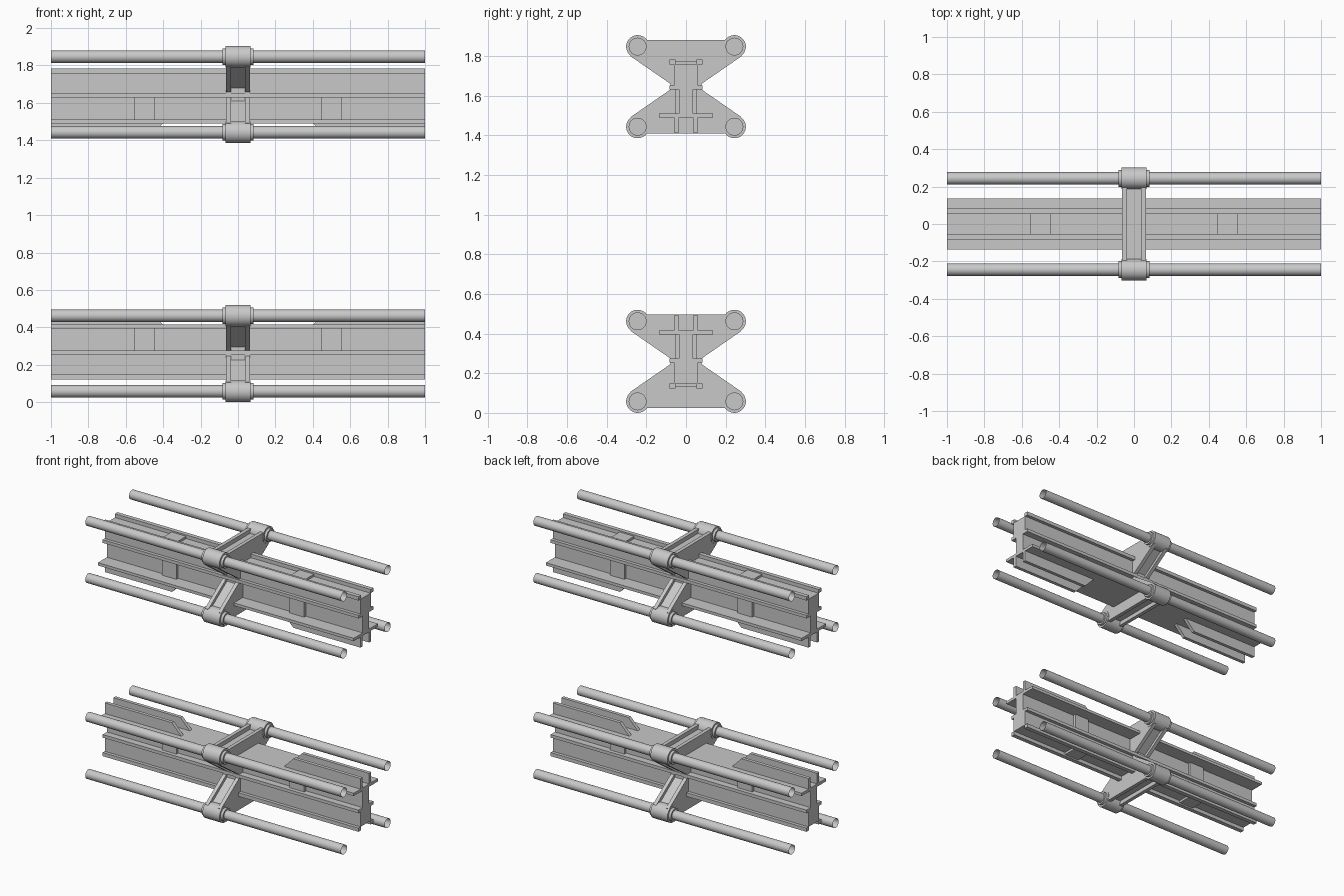
import bpy, bmesh, math
from mathutils import Matrix

MID = 0.9525      # plane between the two mirrored units
WAIST = 1.645     # mid height of the upper unit
RAIL_Y, RAIL_DZ = 0.244, 0.202

old = bpy.data.objects.get("Cube")
if old:
    bpy.data.objects.remove(old)

grey = bpy.data.materials.new("light_grey")
grey.use_nodes = True
grey.diffuse_color = (0.58, 0.58, 0.58, 1)
grey.node_tree.nodes["Principled BSDF"].inputs["Base Color"].default_value = (0.58, 0.58, 0.58, 1)


def finish(name, bm, smooth=False):
    """Turn a bmesh into an object mirrored to the lower unit."""
    bmesh.ops.recalc_face_normals(bm, faces=bm.faces[:])
    bm.transform(Matrix.Translation((0, 0, -MID)))
    me = bpy.data.meshes.new(name)
    bm.to_mesh(me)
    bm.free()
    me.materials.append(grey)
    ob = bpy.data.objects.new(name, me)
    bpy.context.collection.objects.link(ob)
    ob.location.z = MID
    mod = ob.modifiers.new("lower_unit", 'MIRROR')
    mod.use_axis = (False, False, True)
    mod.use_mirror_merge = False
    if smooth:
        bpy.ops.object.select_all(action='DESELECT')
        ob.select_set(True)
        bpy.context.view_layer.objects.active = ob
        bpy.ops.object.shade_smooth_by_angle(angle=math.radians(35))
    return ob


def prism(bm, pts, x0, x1):
    """Extrude a (y, z) outline along x."""
    f = bm.faces.new([bm.verts.new((x0, y, z)) for y, z in pts])
    new = bmesh.ops.extrude_face_region(bm, geom=[f])["geom"]
    bmesh.ops.translate(bm, vec=(x1 - x0, 0, 0),
                        verts=[v for v in new if isinstance(v, bmesh.types.BMVert)])


def box(bm, x0, x1, y0, y1, z0, z1):
    prism(bm, [(y0, z0), (y1, z0), (y1, z1), (y0, z1)], x0, x1)


def mirrored(half):
    return half + [(-y, z) for y, z in reversed(half)]


def rods(name, radius, half_len, capped):
    """Four cylinders along x, one on each corner of the bracket."""
    bm = bmesh.new()
    for sy in (-1, 1):
        for sz in (-1, 1):
            m = Matrix.Translation((0, sy * RAIL_Y, WAIST + sz * RAIL_DZ)) @ Matrix.Rotation(math.pi / 2, 4, 'Y')
            bmesh.ops.create_cone(bm, cap_ends=capped, segments=32, radius1=radius,
                                  radius2=radius, depth=2 * half_len, matrix=m)
    return finish(name, bm, True)


# Rails, clamps and collars
rods("rails", 0.033, 1.0, False)
rods("clamps", 0.058, 0.066, True)
rods("collars", 0.045, 0.084, True)

# Beam with rimmed top channel, narrow web and wide lower flange
bm = bmesh.new()
prism(bm, mirrored([(0.053, 1.757), (0.053, 1.783), (0.083, 1.783), (0.083, 1.757),
                    (0.06, 1.757), (0.06, 1.652), (0.083, 1.652), (0.083, 1.63),
                    (0.036, 1.63), (0.036, 1.51), (0.136, 1.51), (0.136, 1.49)]), -1, 1)
finish("beam", bm)

# Blocks beside the web and plates in the top channel
bm = bmesh.new()
for x in (-0.5, 0.5):
    box(bm, x - 0.057, x + 0.057, -0.056, 0.056, 1.51, 1.63)
    box(bm, x - 0.057, x + 0.057, -0.053, 0.053, 1.755, 1.773)
finish("beam_blocks", bm)

# Paired legs below both ends of the beam, with slanted inner ends
bm = bmesh.new()
for sx in (-1, 1):
    for y in (-0.06, 0.036):
        f = bm.faces.new([bm.verts.new((sx * x, y, z)) for x, z in
                          ((1, 1.492), (0.4, 1.492), (0.475, 1.415), (1, 1.415))])
        new = bmesh.ops.extrude_face_region(bm, geom=[f])["geom"]
        bmesh.ops.translate(bm, vec=(0, 0.024, 0),
                            verts=[v for v in new if isinstance(v, bmesh.types.BMVert)])
finish("beam_legs", bm)


# Crossed bracket: two cheek plates around a thinner core leave grooves on all sides
def hourglass(edge, tip_y, tip_dz, waist_y, waist_dz):
    return mirrored([(edge, WAIST + 0.235 - (0.279 - tip_y)), (tip_y, WAIST + tip_dz),
                     (waist_y, WAIST + waist_dz), (waist_y, WAIST - waist_dz),
                     (tip_y, WAIST - tip_dz), (edge, WAIST - 0.235 + (0.279 - tip_y))])


bm = bmesh.new()
for x0, x1 in ((-0.063, -0.037), (0.037, 0.063)):
    prism(bm, hourglass(0.245, 0.279, 0.153, 0.078, 0.014), x0, x1)
prism(bm, hourglass(0.235, 0.25, 0.16, 0.07, 0.034), -0.04, 0.04)
finish("bracket", bm)
